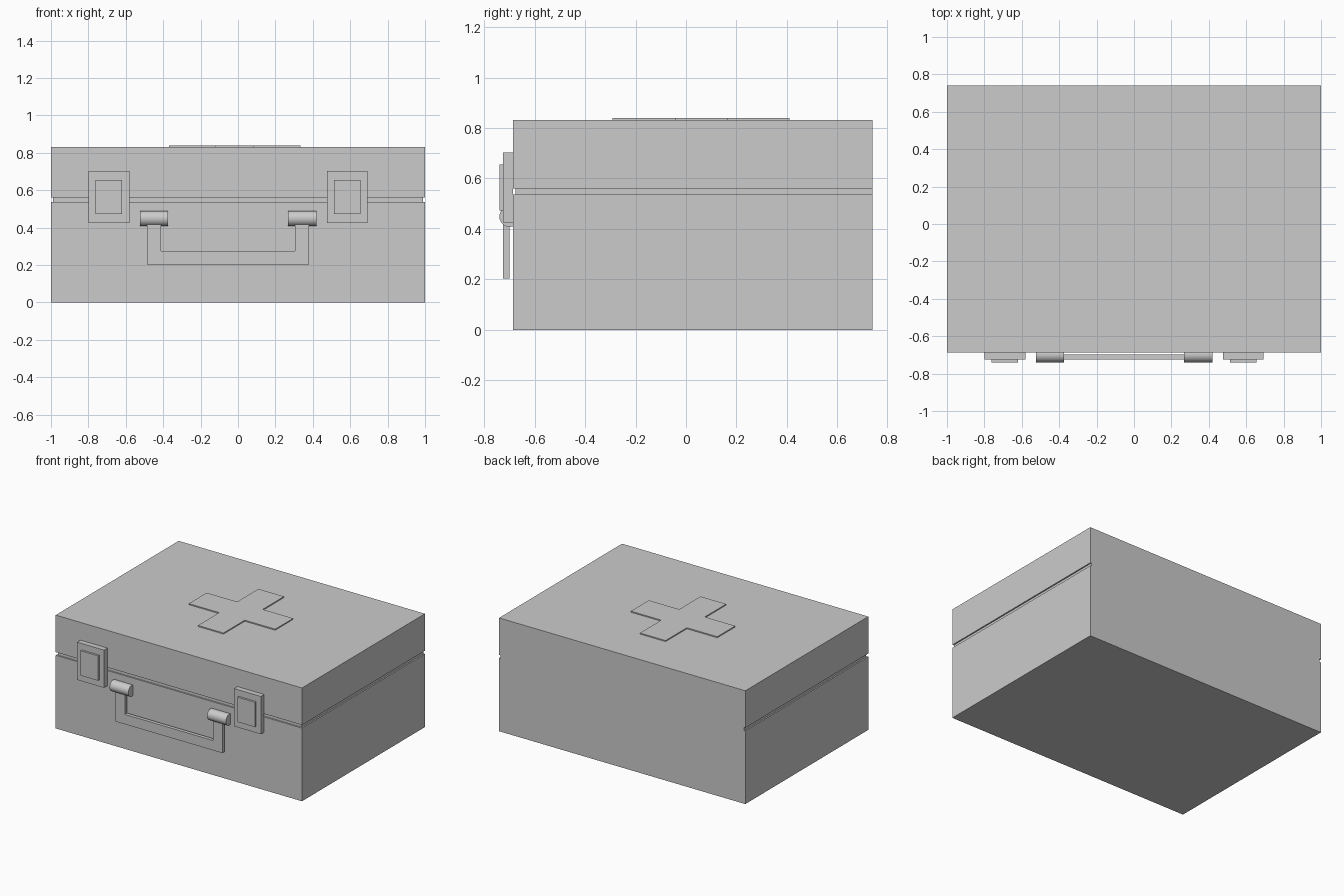
import bpy, bmesh, math
from mathutils import Matrix, Vector

if "Cube" in bpy.data.objects:
    bpy.data.objects.remove(bpy.data.objects["Cube"])

FRONT, BACK = -0.686, 0.74   # case depth
MID = -0.053                 # centre line of the front hardware


def finish(name, bm):
    bmesh.ops.recalc_face_normals(bm, faces=bm.faces)
    mesh = bpy.data.meshes.new(name)
    bm.to_mesh(mesh)
    bm.free()
    obj = bpy.data.objects.new(name, mesh)
    bpy.context.collection.objects.link(obj)
    return obj


def box(name, x0, x1, y0, y1, z0, z1):
    bm = bmesh.new()
    size = Matrix.Diagonal((x1 - x0, y1 - y0, z1 - z0, 1))
    centre = Matrix.Translation(((x0 + x1) / 2, (y0 + y1) / 2, (z0 + z1) / 2))
    bmesh.ops.create_cube(bm, size=1, matrix=centre @ size)
    return finish(name, bm)


def prism(name, points, offset):
    bm = bmesh.new()
    face = bm.faces.new([bm.verts.new(p) for p in points])
    new = bmesh.ops.extrude_face_region(bm, geom=[face])["geom"]
    verts = [g for g in new if isinstance(g, bmesh.types.BMVert)]
    bmesh.ops.translate(bm, verts=verts, vec=Vector(offset))
    return finish(name, bm)


# Case: base, recessed seam (flush at the back) and lid
box("case_base", -1, 1, FRONT, BACK, 0, 0.537)
box("case_seam", -0.99, 0.99, FRONT + 0.01, BACK, 0.537, 0.56)
box("case_lid", -1, 1, FRONT, BACK, 0.56, 0.832)

# Raised cross on the lid
a, r, cx, cy = 0.104, 0.351, -0.018, 0.06
cross = [(a, r), (-a, r), (-a, a), (-r, a), (-r, -a), (-a, -a),
         (-a, -r), (a, -r), (a, -a), (r, -a), (r, a), (a, a)]
prism("lid_cross", [(cx + x, cy + y, 0.832) for x, y in cross], (0, 0, 0.008))

for side, s in (("left", -1), ("right", 1)):
    # Latch: plate with a smaller raised panel
    c = MID + s * 0.637
    box(side + "_latch_plate", c - 0.109, c + 0.109, -0.725, FRONT, 0.425, 0.702)
    box(side + "_latch_panel", c - 0.071, c + 0.071, -0.74, -0.725, 0.473, 0.655)

    # Handle hinge barrel
    bm = bmesh.new()
    bmesh.ops.create_cone(
        bm, cap_ends=True, segments=32, radius1=0.041, radius2=0.041, depth=0.152,
        matrix=Matrix.Translation((MID + s * 0.396, -0.699, 0.449))
        @ Matrix.Rotation(math.pi / 2, 4, 'Y'))
    barrel = finish(side + "_handle_hinge", bm)
    bpy.ops.object.select_all(action='DESELECT')
    barrel.select_set(True)
    bpy.context.view_layer.objects.active = barrel
    bpy.ops.object.shade_smooth_by_angle(angle=math.radians(35))

# U-shaped carry handle
handle = [(-0.433, 0.449), (-0.433, 0.203), (0.433, 0.203), (0.433, 0.449),
          (0.359, 0.449), (0.359, 0.275), (-0.359, 0.275), (-0.359, 0.449)]
prism("carry_handle", [(MID + x, -0.725, z) for x, z in handle], (0, 0.026, 0))
